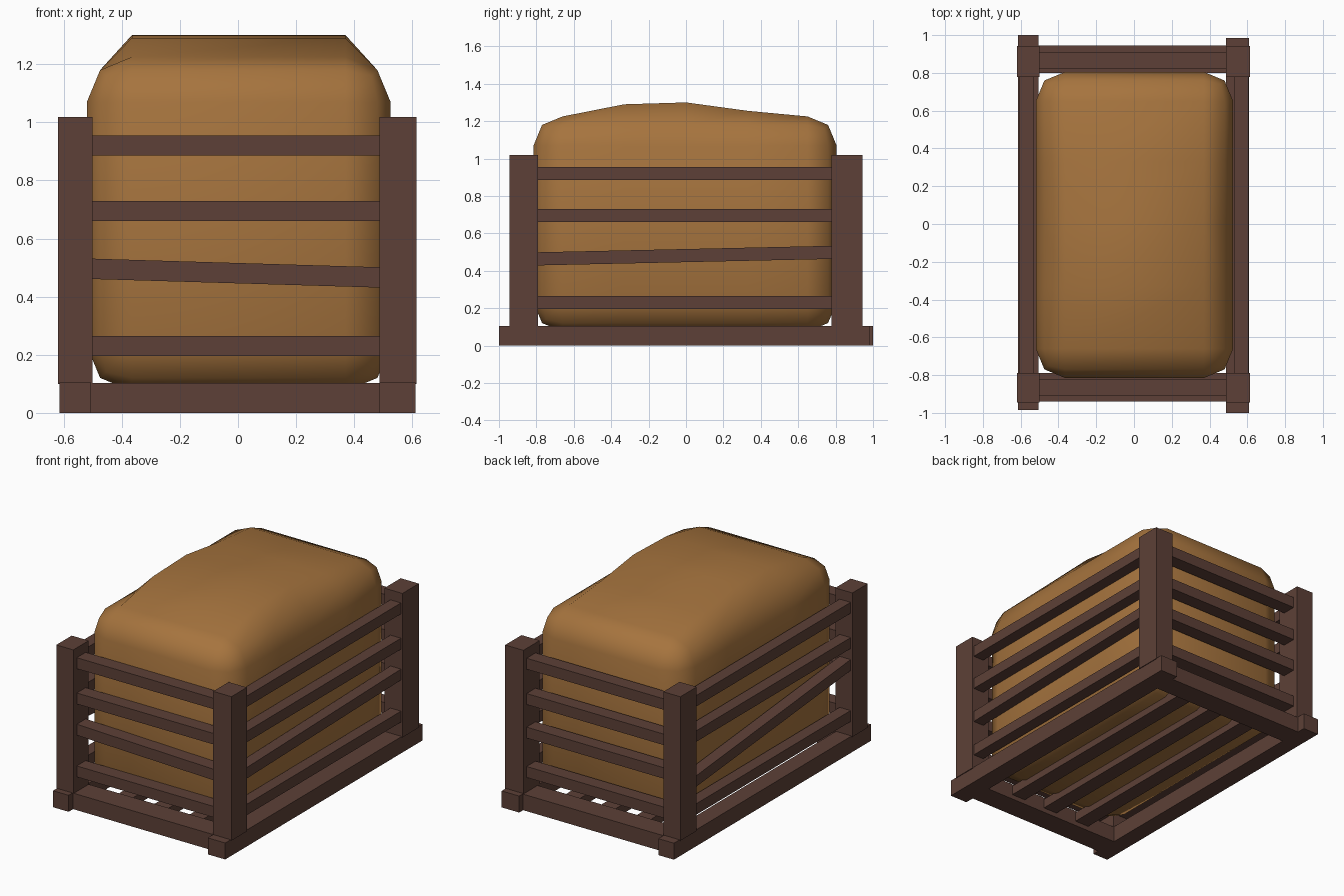
import bpy, bmesh
from mathutils import Vector

if "Cube" in bpy.data.objects:
    bpy.data.objects.remove(bpy.data.objects["Cube"])


def material(name, rgb):
    m = bpy.data.materials.new(name)
    m.diffuse_color = (*rgb, 1)
    m.use_nodes = True
    m.node_tree.nodes["Principled BSDF"].inputs["Base Color"].default_value = m.diffuse_color
    return m


WOOD = material("dark brown wood", (0.109, 0.051, 0.038))
STRAW = material("golden straw", (0.381, 0.174, 0.048))


def finish(bm, name, mat):
    bmesh.ops.recalc_face_normals(bm, faces=bm.faces)
    me = bpy.data.meshes.new(name)
    bm.to_mesh(me)
    bm.free()
    me.materials.append(mat)
    ob = bpy.data.objects.new(name, me)
    bpy.context.collection.objects.link(ob)
    return ob


def box_bm(lo, hi):
    bm = bmesh.new()
    bmesh.ops.create_cube(bm, size=1)
    lo, hi = Vector(lo), Vector(hi)
    for v in bm.verts:
        v.co = (lo + hi) / 2 + v.co * (hi - lo)
    return bm


def plank(name, lo, hi, axis=0, tilt=0.0):
    """Box whose far end along the axis is raised by tilt (near end lowered)."""
    bm = box_bm(lo, hi)
    for v in bm.verts:
        mid = (lo[axis] + hi[axis]) / 2
        v.co.z += tilt / 2 * (1 if v.co[axis] > mid else -1)
    return finish(bm, name, WOOD)


# base frame: two long runners with protruding ends, two cross beams
plank("left_runner", (-0.615, -0.985, 0), (-0.505, 1.0, 0.105))
plank("right_runner", (0.487, -1.0, 0), (0.61, 0.985, 0.105))
plank("front_beam", (-0.505, -0.94, 0), (0.487, -0.79, 0.102))
plank("back_beam", (-0.505, 0.80, 0), (0.487, 0.945, 0.102))

# floor slats
for i, x in enumerate((-0.25, 0, 0.25)):
    plank(f"floor_slat_{i + 1}", (x - 0.05, -0.80, 0.03), (x + 0.05, 0.81, 0.09))

# corner posts
for side, x0, x1 in (("left", -0.62, -0.50), ("right", 0.487, 0.615)):
    plank(f"front_{side}_post", (x0, -0.945, 0.1), (x1, -0.79, 1.018))
    plank(f"back_{side}_post", (x0, 0.778, 0.1), (x1, 0.943, 1.018))

# four rails on each side, the third one down crooked
tilts = {"front": -0.03, "back": 0.0, "left": -0.15, "right": 0.035}
for i, z in enumerate((0.23, 0.481, 0.695, 0.92)):
    a, b = z - 0.035, z + 0.035
    t = {k: (v if i == 1 else 0) for k, v in tilts.items()}
    plank(f"front_rail_{i + 1}", (-0.51, -0.91, a), (0.495, -0.82, b), 0, t["front"])
    plank(f"back_rail_{i + 1}", (-0.51, 0.82, a), (0.495, 0.91, b), 0, t["back"])
    plank(f"left_rail_{i + 1}", (-0.608, -0.80, a), (-0.53, 0.79, b), 1, t["left"])
    plank(f"right_rail_{i + 1}", (0.53, -0.80, a), (0.605, 0.79, b), 1, t["right"])

# straw bale: rounded block with a humped top
bm = box_bm((-0.52, -0.815, 0.075), (0.525, 0.805, 1.225))
bmesh.ops.bevel(bm, geom=bm.edges[:], offset=0.155, segments=2, profile=0.5,
                affect='EDGES')
hump = ((-0.33, 1.29), (0.0, 1.30), (0.33, 1.255))
for y, z in hump:
    bmesh.ops.bisect_plane(bm, geom=bm.verts[:] + bm.edges[:] + bm.faces[:],
                           plane_co=(0, y, 0), plane_no=(0, 1, 0))
for v in bm.verts:
    for y, z in hump:
        if abs(v.co.y - y) < 0.01 and v.co.z > 1.22:
            v.co.z = z
for f in bm.faces:
    f.smooth = True
finish(bm, "straw_bale", STRAW)
